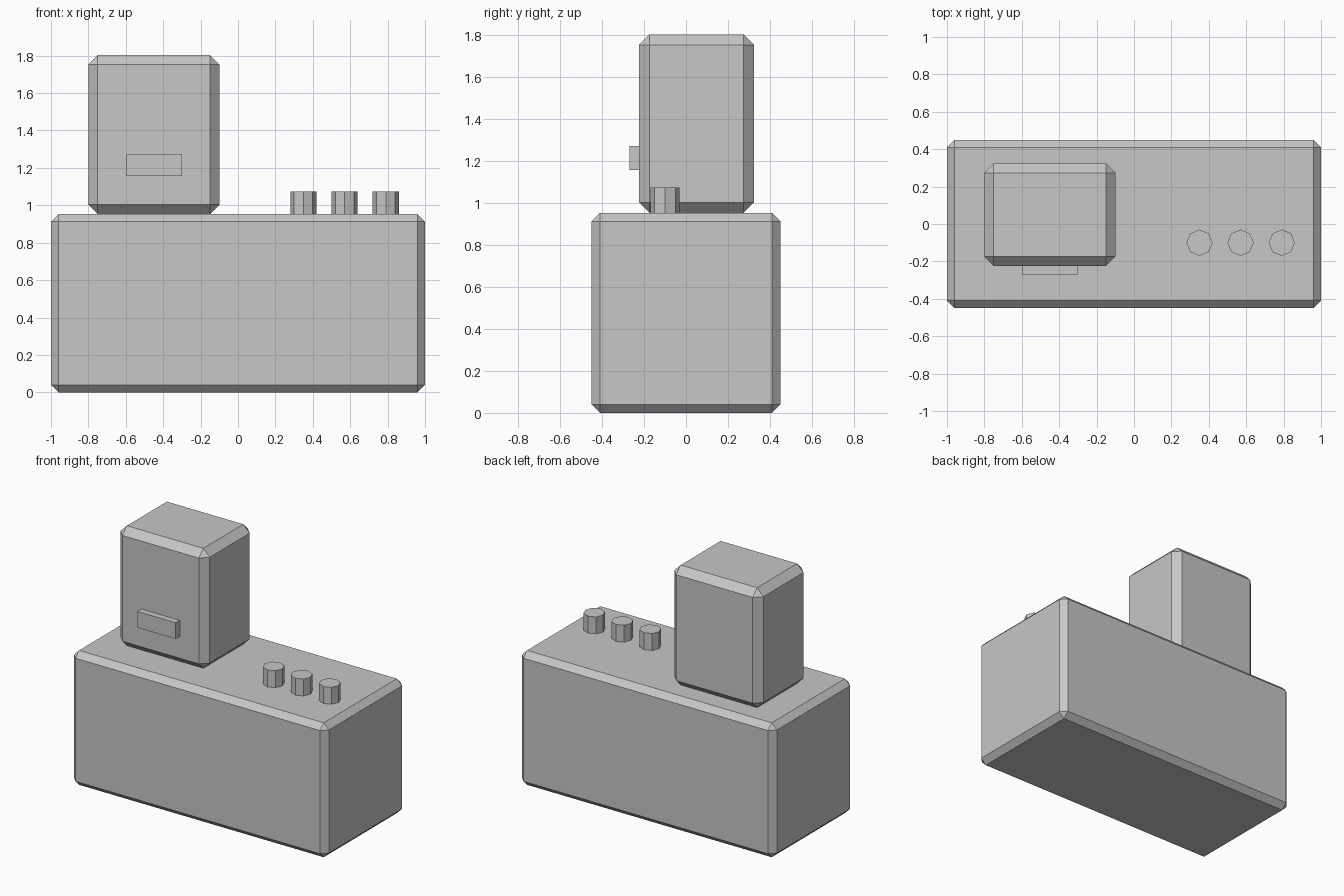
import bpy

if "Cube" in bpy.data.objects:
    bpy.data.objects.remove(bpy.data.objects["Cube"])

grey = bpy.data.materials.new("plain_grey")
grey.diffuse_color = (0.57, 0.57, 0.57, 1)
grey.use_nodes = True
grey.node_tree.nodes["Principled BSDF"].inputs["Base Color"].default_value = grey.diffuse_color


def box(name, low, high, bevel=0.0):
    """Box between two corners, with optional flat chamfers."""
    centre = [(a + b) / 2 for a, b in zip(low, high)]
    bpy.ops.mesh.primitive_cube_add(size=1, location=centre)
    ob = bpy.context.object
    ob.name = name
    ob.scale = [b - a for a, b in zip(low, high)]
    bpy.ops.object.transform_apply(location=False, rotation=False, scale=True)
    if bevel:
        mod = ob.modifiers.new("chamfer", 'BEVEL')
        mod.width = bevel
        mod.segments = 1
    ob.data.materials.append(grey)
    return ob


# Chamfered main body
box("base_body", (-1, -0.45, 0), (1, 0.45, 0.953), 0.04)

# Upright block on the left, with its raised front plate
box("upper_block", (-0.8, -0.224, 0.953), (-0.1, 0.324, 1.803), 0.05)
box("front_plate", (-0.6, -0.27, 1.157), (-0.3, -0.21, 1.272))

# Row of eight-sided knobs on the right
for i in range(3):
    bpy.ops.mesh.primitive_cylinder_add(
        vertices=8, radius=0.07, depth=0.13,
        location=(0.35 + 0.22 * i, -0.1, 1.008))
    knob = bpy.context.object
    knob.name = f"knob_{i + 1}"
    knob.data.materials.append(grey)
